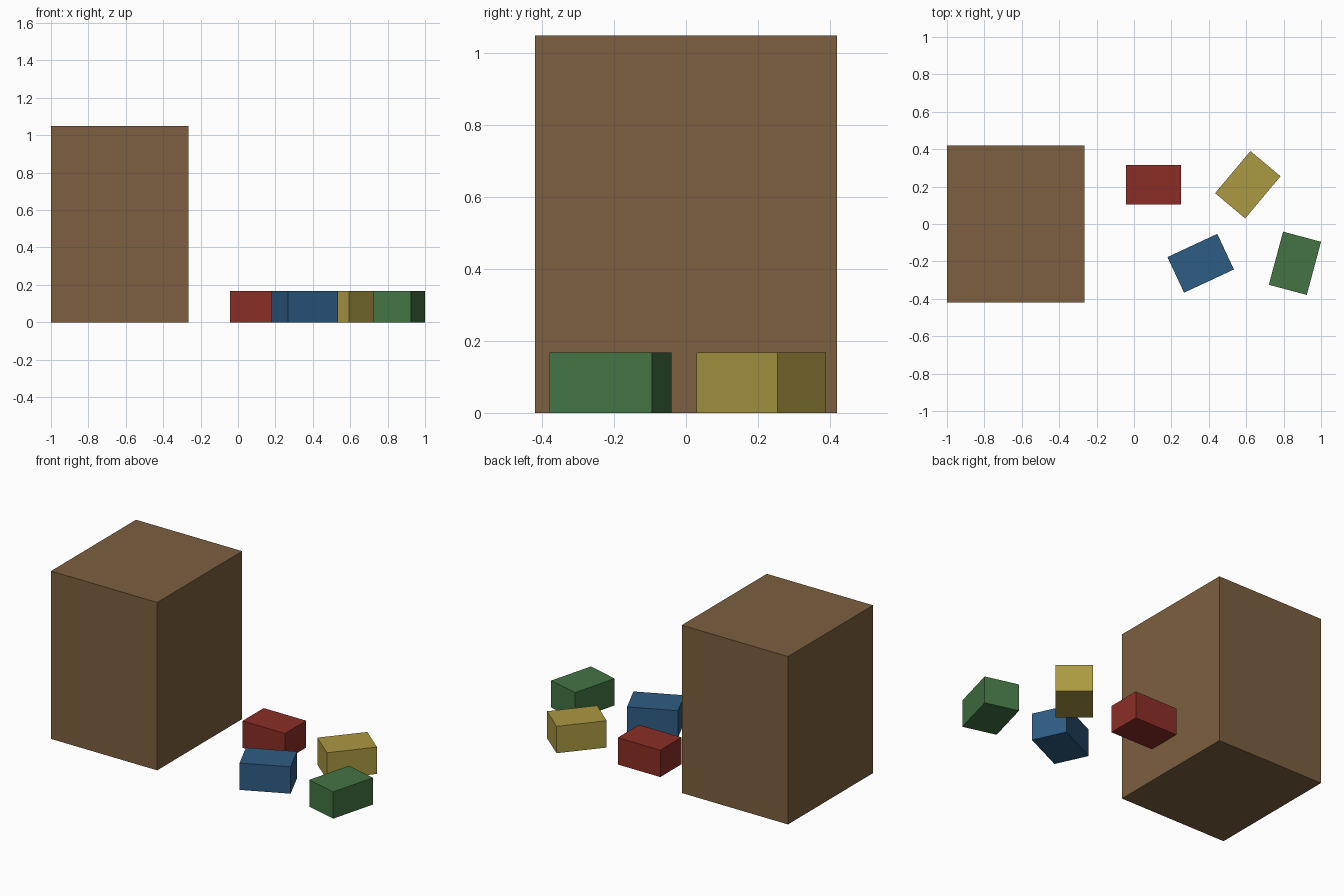
import bpy
from math import radians

cube = bpy.data.objects.get("Cube")
if cube:
    bpy.data.objects.remove(cube, do_unlink=True)


def material(name, rgb):
    mat = bpy.data.materials.new(name)
    mat.use_nodes = True
    mat.diffuse_color = (*rgb, 1)
    mat.node_tree.nodes["Principled BSDF"].inputs["Base Color"].default_value = (*rgb, 1)
    return mat


def box(name, size, x, y, angle, mat):
    """Box standing on the ground, turned about its vertical axis."""
    bpy.ops.mesh.primitive_cube_add(size=1, location=(x, y, size[2] / 2),
                                    rotation=(0, 0, radians(angle)))
    obj = bpy.context.object
    obj.name = name
    obj.scale = size
    bpy.ops.object.transform_apply(location=False, rotation=False, scale=True)
    obj.data.materials.append(mat)


# Large crate
box("large_crate", (0.735, 0.84, 1.05), -0.6325, 0, 0,
    material("brown", (0.2, 0.115, 0.05)))

# Four small boxes in a zigzag row, each turned further than the last
colours = {
    "red": (0.26, 0.027, 0.019),
    "blue": (0.027, 0.107, 0.23),
    "yellow": (0.41, 0.32, 0.054),
    "green": (0.057, 0.175, 0.057),
}
for i, (colour, rgb) in enumerate(colours.items()):
    box(colour + "_box", (0.294, 0.21, 0.168), 0.1045 + 0.252 * i,
        0.21 * (-1) ** i, 25 * i, material(colour, rgb))
